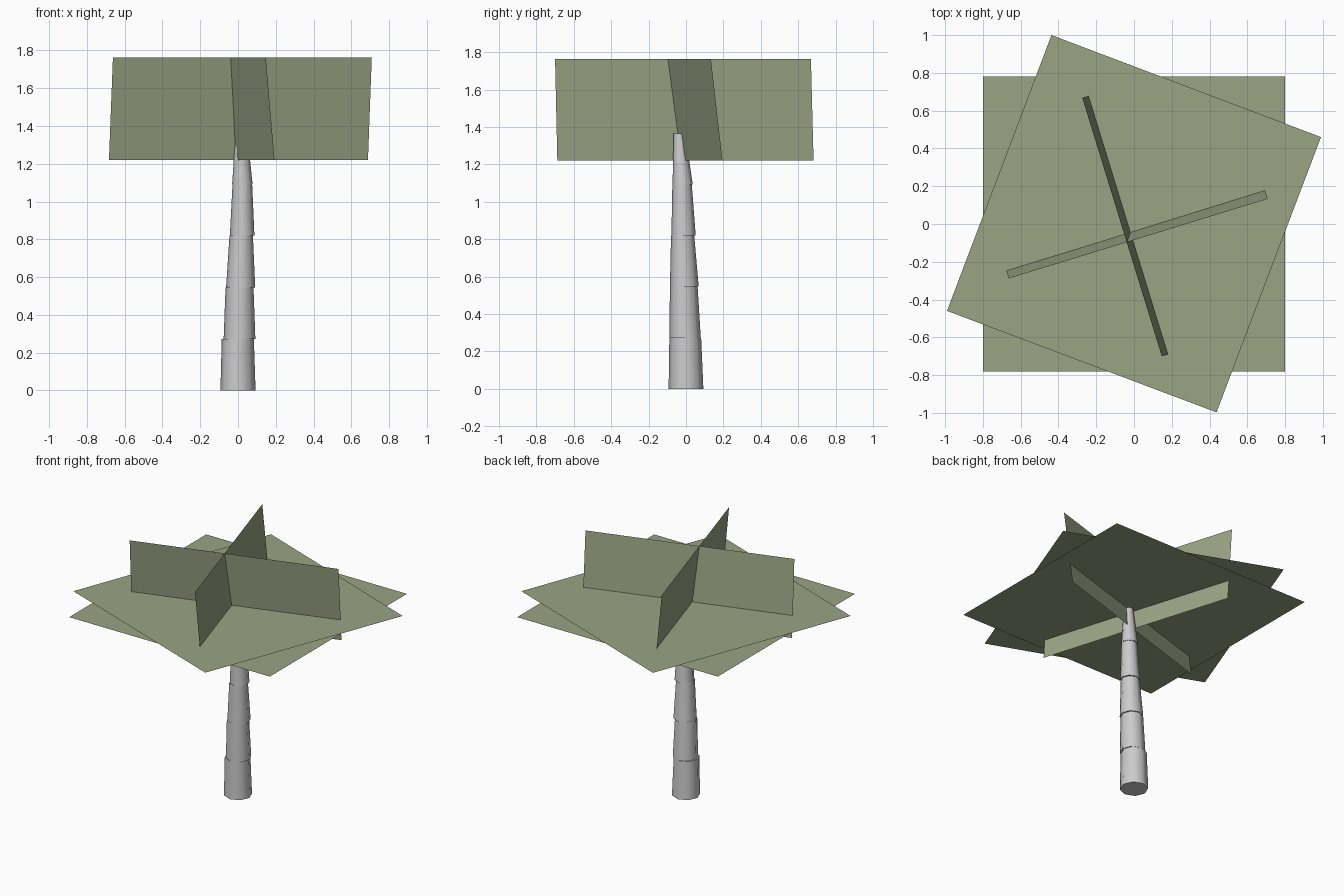
import bpy, math

if "Cube" in bpy.data.objects:
    bpy.data.objects.remove(bpy.data.objects["Cube"])

# Sage green for the leaf cards
green = bpy.data.materials.new("leaf_green")
green.diffuse_color = (0.32, 0.37, 0.23, 1)
green.use_nodes = True
green.node_tree.nodes["Principled BSDF"].inputs["Base Color"].default_value = green.diffuse_color


def make_mesh(name, verts, faces, mat=None):
    mesh = bpy.data.meshes.new(name)
    mesh.from_pydata(verts, [], faces)
    mesh.update()
    obj = bpy.data.objects.new(name, mesh)
    bpy.context.collection.objects.link(obj)
    if mat:
        mesh.materials.append(mat)
    return obj


def ring(x, y, z, r, sides=8):
    return [(x + r * math.cos(2 * math.pi * i / sides),
             y + r * math.sin(2 * math.pi * i / sides), z) for i in range(sides)]


# Trunk: stacked tapered segments, each slightly stepped and leaning
# (x, y, radius) at the bottom and top of each segment
segments = [
    ((0.0, 0.0, 0.093), (-0.001, -0.004, 0.085)),
    ((0.008, -0.005, 0.084), (0.008, -0.012, 0.074)),
    ((0.014, -0.009, 0.077), (0.017, -0.018, 0.062)),
    ((0.022, -0.013, 0.065), (0.023, -0.021, 0.052)),
    ((0.023, -0.018, 0.054), (0.018, -0.035, 0.031)),
]
step, n = 0.273, 8
for i, ((x0, y0, r0), (x1, y1, r1)) in enumerate(segments):
    verts = ring(x0, y0, i * step, r0) + ring(x1, y1, (i + 1) * step, r1)
    faces = [(k, (k + 1) % n, n + (k + 1) % n, n + k) for k in range(n)]
    faces += [tuple(reversed(range(n))), tuple(range(n, 2 * n))]
    trunk = make_mesh(f"trunk_segment_{i + 1}", verts, faces)
    bpy.ops.object.select_all(action='DESELECT')
    trunk.select_set(True)
    bpy.context.view_layer.objects.active = trunk
    bpy.ops.object.shade_smooth_by_angle(angle=math.radians(50))

# Two flat horizontal leaf cards, one turned
lower, upper = 1.36, 1.374
make_mesh("lower_leaf_card",
          [(-0.80, -0.78, lower), (0.80, -0.78, lower), (0.80, 0.78, lower), (-0.80, 0.78, lower)],
          [(0, 1, 2, 3)], green)
make_mesh("upper_leaf_card",
          [(-0.99, -0.46, upper), (0.437, -0.997, upper), (0.99, 0.46, upper), (-0.437, 1.0, upper)],
          [(0, 1, 2, 3)], green)

# Two crossed, leaning upright leaf cards
z0, z1 = 1.22, 1.762
make_mesh("wide_upright_leaf_card",
          [(-0.683, -0.232, z0), (0.688, 0.195, z0), (0.708, 0.133, z1), (-0.662, -0.288, z1)],
          [(0, 1, 2, 3)], green)
make_mesh("cross_upright_leaf_card",
          [(-0.228, 0.682, z0), (0.193, -0.688, z0), (0.147, -0.70, z1), (-0.274, 0.668, z1)],
          [(0, 1, 2, 3)], green)
